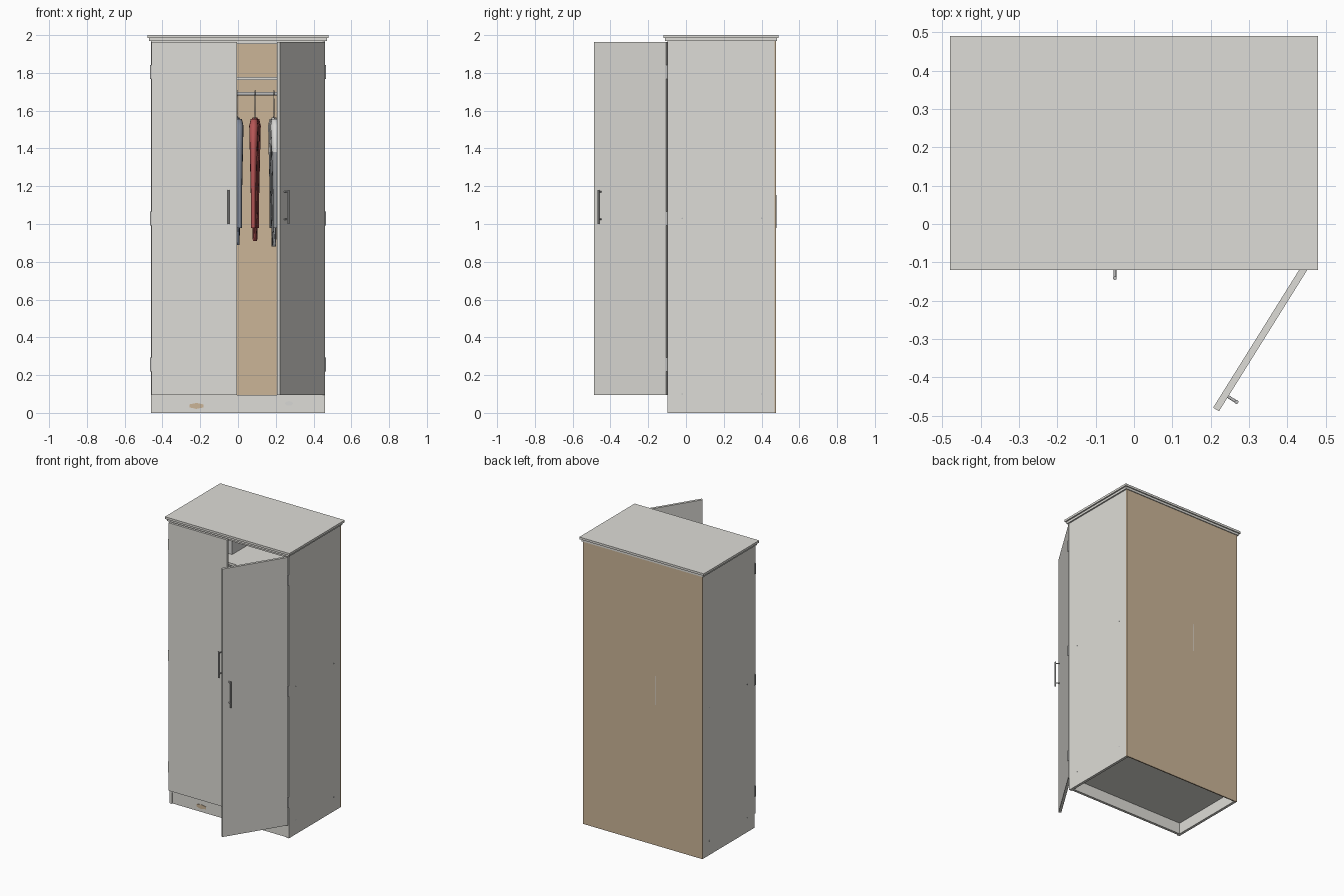
import bpy, bmesh, math
from mathutils import Matrix, Vector

if "Cube" in bpy.data.objects:
    bpy.data.objects.remove(bpy.data.objects["Cube"])


def material(name, rgb):
    m = bpy.data.materials.new(name)
    m.diffuse_color = (*rgb, 1)
    m.use_nodes = True
    m.node_tree.nodes["Principled BSDF"].inputs["Base Color"].default_value = m.diffuse_color
    return m


PAINT = material("painted white", (0.73, 0.72, 0.68))
BOARD = material("tan board", (0.60, 0.46, 0.31))
METAL = material("brushed metal", (0.50, 0.50, 0.50))
RED = material("red cloth", (0.46, 0.09, 0.09))
SLATE = material("slate cloth", (0.22, 0.25, 0.31))
PALE = material("pale cloth", (0.68, 0.68, 0.66))
GREY = material("grey cloth", (0.30, 0.31, 0.32))


def finish(name, bm, mats, matrix=None, smooth=False):
    bmesh.ops.recalc_face_normals(bm, faces=bm.faces[:])
    me = bpy.data.meshes.new(name)
    bm.to_mesh(me)
    bm.free()
    for m in mats:
        me.materials.append(m)
    ob = bpy.data.objects.new(name, me)
    bpy.context.collection.objects.link(ob)
    if matrix:
        ob.matrix_world = matrix
    if smooth:
        for p in me.polygons:
            p.use_smooth = len(p.vertices) == 4
    return ob


def box(name, lo, hi, mat, matrix=None):
    lo, hi = Vector(lo), Vector(hi)
    bm = bmesh.new()
    bmesh.ops.create_cube(bm, size=1)
    for v in bm.verts:
        v.co = Vector([(lo[i] + hi[i]) / 2 + v.co[i] * (hi[i] - lo[i]) for i in range(3)])
    return finish(name, bm, [mat], matrix)


def rod(name, a, b, r, mat, matrix=None, sides=12):
    a, b = Vector(a), Vector(b)
    bm = bmesh.new()
    bmesh.ops.create_cone(bm, cap_ends=True, segments=sides, radius1=r, radius2=r, depth=(b - a).length)
    turn = (b - a).to_track_quat('Z', 'Y').to_matrix().to_4x4()
    bm.transform(Matrix.Translation((a + b) / 2) @ turn)
    return finish(name, bm, [mat], matrix, True)


def loft(bm, rings, sides=12):
    """Skin elliptical rings given as (y, z, half width x, half depth y)."""
    loops = []
    for y, z, rx, ry in rings:
        loops.append([bm.verts.new((rx * math.cos(t), y + ry * math.sin(t), z))
                      for t in (2 * math.pi * i / sides for i in range(sides))])
    for p, q in zip(loops, loops[1:]):
        for i in range(sides):
            j = (i + 1) % sides
            bm.faces.new((p[i], p[j], q[j], q[i]))
    bm.faces.new(loops[0])
    bm.faces.new(loops[-1])


def plate(name, x, z, rx, rz, y, mat, sides):
    bm = bmesh.new()
    bmesh.ops.create_cone(bm, cap_ends=True, segments=sides, radius1=1, radius2=1, depth=1)
    bm.transform(Matrix.Translation((x, y, z)) @ Matrix.Diagonal((rx, 0.002, rz, 1))
                 @ Matrix.Rotation(math.pi / 2, 4, 'X'))
    finish(name, bm, [mat])


# Carcass
for s, side in ((-1, "left"), (1, "right")):
    xs = sorted((s * 0.442, s * 0.46))
    box(side + "_side_panel", (xs[0], -0.097, 0), (xs[1], 0.468, 1.97), PAINT)
    # Fixing screws, just proud of the side panel
    for y in (-0.02, 0.40):
        for z in (0.10, 1.03):
            rod(side + "_screw", (s * 0.455, y, z), (s * 0.4615, y, z), 0.004, METAL, sides=8)
box("back_panel", (-0.46, 0.468, 0), (0.46, 0.476, 1.97), BOARD)
box("bottom_panel", (-0.442, -0.097, 0.078), (0.442, 0.468, 0.095), PAINT)
box("top_panel", (-0.442, -0.095, 1.952), (0.442, 0.468, 1.97), PAINT)
box("plinth_front", (-0.442, -0.090, 0), (0.442, -0.072, 0.078), PAINT)
box("shelf", (-0.442, -0.06, 1.762), (0.442, 0.468, 1.778), PAINT)
box("cornice_lower", (-0.47, -0.112, 1.97), (0.47, 0.482, 1.985), PAINT)
box("cornice_top", (-0.48, -0.12, 1.985), (0.48, 0.49, 2.0), PAINT)

# Worn spots on the plinth
plate("plinth_chip", -0.22, 0.037, 0.042, 0.016, -0.091, BOARD, 6)
plate("plinth_spot", 0.27, 0.050, 0.021, 0.012, -0.091, PALE, 12)

# Storage box on the shelf
box("storage_box", (-0.38, 0.05, 1.778), (-0.08, 0.33, 1.88), PALE)
box("storage_box_lid", (-0.385, 0.045, 1.88), (-0.075, 0.335, 1.90), PALE)


# Doors, built around their hinge corner with the outer face at local y = 0
def door(side, s, origin, angle):
    m = Matrix.Translation(origin) @ Matrix.Rotation(angle, 4, 'Z')
    xs = sorted((0, -s * 0.452))
    box(side + "_door", (xs[0], 0, 0.095), (xs[1], 0.018, 1.963), PAINT, m)
    hx = -s * 0.407
    rod(side + "_handle_bar", (hx, -0.026, 1.0), (hx, -0.026, 1.18), 0.005, METAL, m)
    for z in (1.025, 1.17):
        rod(side + "_handle_post", (hx, 0.001, z), (hx, -0.026, z), 0.004, METAL, m)
    for z in (0.255, 1.03, 1.805):
        rod(side + "_hinge", (s * 0.460, -0.103, z - 0.037), (s * 0.460, -0.103, z + 0.037), 0.006, METAL)


door("left", -1, (-0.457, -0.115, 0), 0)
door("right", 1, (0.461, -0.105, 0), math.radians(58))

# Hanging rail
ROD_Y, ROD_Z = 0.19, 1.69
rod("hanging_rail", (-0.442, ROD_Y, ROD_Z), (0.442, ROD_Y, ROD_Z), 0.010, METAL, sides=16)


# Garments on wire hangers
def garment(x, twist, upper, lower, length, reach):
    m = Matrix.Translation((x, ROD_Y, 0)) @ Matrix.Rotation(math.radians(twist), 4, 'Z')
    bm = bmesh.new()
    loft(bm, [(0, 1.565, 0.012, 0.05), (0, 1.535, 0.022, 0.15), (0, 1.50, 0.025, 0.18),
              (0, 1.38, 0.020, 0.17), (0, 1.12, 0.016, 0.165), (0, length, 0.010, 0.175)])
    for s in (-1, 1):
        loft(bm, [(s * 0.15, 1.555, 0.018, 0.02), (s * 0.19, 1.52, 0.024, 0.04),
                  (s * (reach - 0.055), 1.38, 0.020, 0.04), (s * (reach - 0.035), 1.15, 0.014, 0.035),
                  (s * (reach - 0.03), 0.98, 0.014, 0.03)])
    for f in bm.faces:
        f.material_index = int(f.calc_center_median().z < 1.38)
    finish("garment", bm, [upper, lower], m, True)

    # Hanger: hook over the rail, stem and sloping shoulders
    hook = [(0, 0.017 * math.cos(a), ROD_Z + 0.017 * math.sin(a))
            for a in (math.radians(200 - 29 * i) for i in range(9))]
    path = hook + [(0, 0, 1.66), (0, 0, 1.58), (0, 0.17, 1.53), (0, -0.17, 1.53), (0, 0, 1.58)]
    cu = bpy.data.curves.new("hanger", 'CURVE')
    cu.dimensions = '3D'
    cu.bevel_depth = 0.002
    cu.bevel_resolution = 1
    sp = cu.splines.new('POLY')
    sp.points.add(len(path) - 1)
    for p, co in zip(sp.points, path):
        p.co = (*co, 1)
    cu.materials.append(METAL)
    ob = bpy.data.objects.new("hanger", cu)
    bpy.context.collection.objects.link(ob)
    ob.matrix_world = m


garment(-0.31, 3, PALE, PALE, 0.92, 0.27)
garment(-0.21, -3, RED, RED, 0.90, 0.27)
garment(-0.10, 0, PALE, PALE, 0.90, 0.288)
garment(-0.005, 3, SLATE, SLATE, 0.89, 0.27)
garment(0.09, -2, RED, RED, 0.91, 0.27)
garment(0.19, 2, PALE, GREY, 0.88, 0.27)
